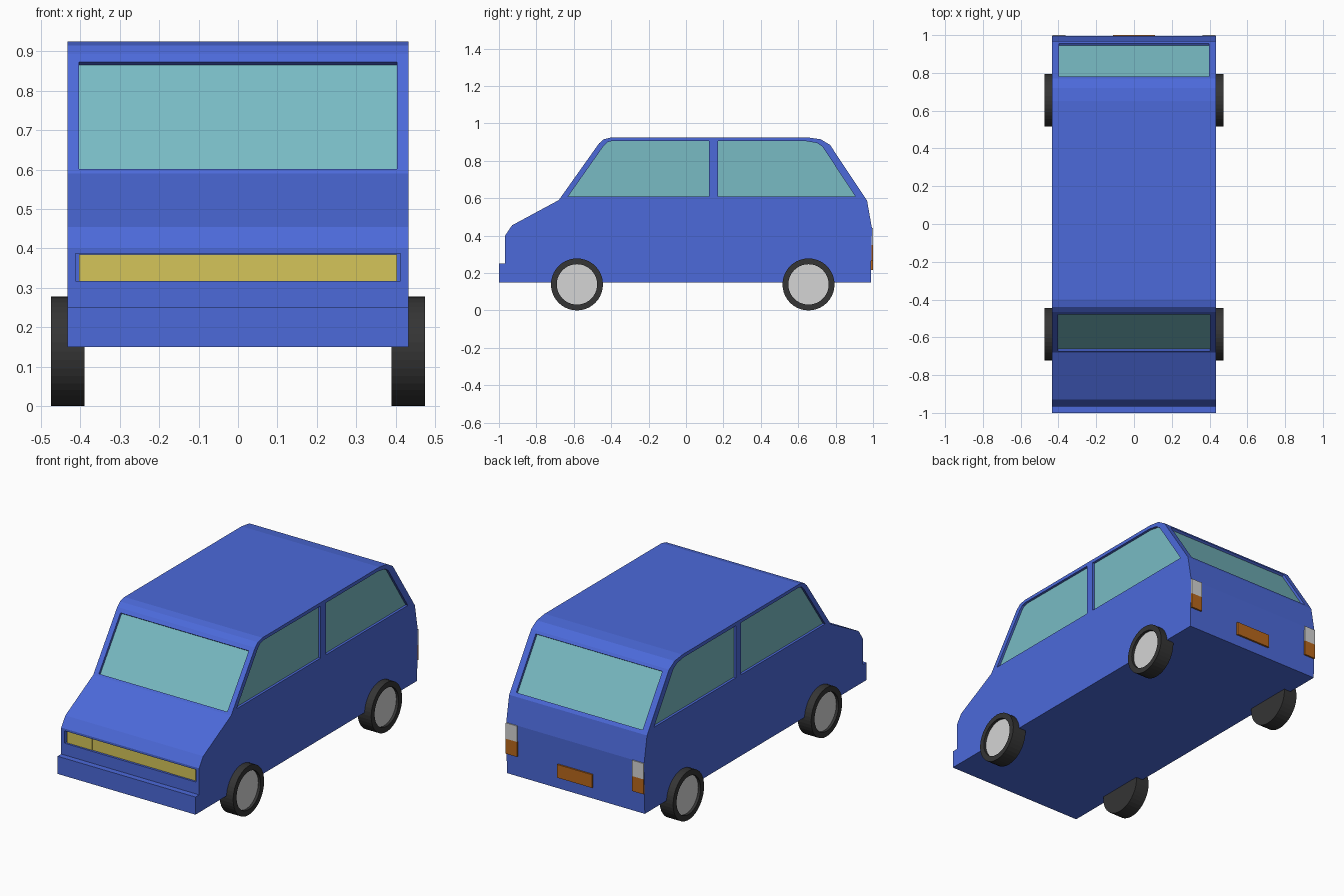
import bpy, bmesh, math
from mathutils import Vector, Matrix

if "Cube" in bpy.data.objects:
    bpy.data.objects.remove(bpy.data.objects["Cube"], do_unlink=True)


def material(name, rgb):
    m = bpy.data.materials.new(name)
    m.use_nodes = True
    m.diffuse_color = (*rgb, 1)
    m.node_tree.nodes["Principled BSDF"].inputs["Base Color"].default_value = (*rgb, 1)
    return m


BLUE = material("blue paint", (0.072, 0.143, 0.70))
GLASS = material("teal glass", (0.19, 0.50, 0.55))
YELLOW = material("yellow lamp", (0.66, 0.56, 0.10))
ORANGE = material("orange lamp", (0.48, 0.136, 0.012))
SILVER = material("light grey", (0.66, 0.66, 0.66))
RUBBER = material("dark rubber", (0.035, 0.035, 0.035))


def add_object(name, bm, mat):
    bmesh.ops.recalc_face_normals(bm, faces=bm.faces)
    mesh = bpy.data.meshes.new(name)
    bm.to_mesh(mesh)
    bm.free()
    mesh.materials.append(mat)
    ob = bpy.data.objects.new(name, mesh)
    bpy.context.collection.objects.link(ob)
    return ob


def prism(name, points, x0, x1, mat):
    """Extrude a (y, z) outline from x0 to x1."""
    bm = bmesh.new()
    face = bm.faces.new([bm.verts.new((x0, y, z)) for y, z in points])
    new = bmesh.ops.extrude_face_region(bm, geom=[face])["geom"]
    verts = [v for v in new if isinstance(v, bmesh.types.BMVert)]
    bmesh.ops.translate(bm, verts=verts, vec=(x1 - x0, 0, 0))
    return add_object(name, bm, mat)


def box(name, x0, x1, y0, y1, z0, z1, mat):
    return prism(name, [(y0, z0), (y1, z0), (y1, z1), (y0, z1)], x0, x1, mat)


def cut(target, cutter):
    mod = target.modifiers.new("cut", "BOOLEAN")
    mod.operation = "DIFFERENCE"
    mod.solver = "EXACT"
    mod.object = cutter
    bpy.context.view_layer.objects.active = target
    bpy.ops.object.modifier_apply(modifier=mod.name)
    bpy.data.objects.remove(cutter, do_unlink=True)


# Body shell
W = 0.433
body = prism("body", [
    (-1, 0.15), (-1, 0.25), (-0.967, 0.25), (-0.967, 0.40), (-0.93, 0.455),
    (-0.68, 0.59), (-0.465, 0.893), (-0.44, 0.915), (-0.40, 0.925),
    (0.65, 0.925), (0.72, 0.915), (0.77, 0.885), (0.968, 0.587),
    (0.994, 0.44), (0.988, 0.15)], -W, W, BLUE)

# Side windows, sunk into both flanks
DEPTH = 0.018
front_pane = [(-0.63, 0.61), (0.123, 0.61), (0.123, 0.905), (-0.39, 0.907),
              (-0.42, 0.90), (-0.44, 0.88)]
rear_pane = [(0.17, 0.61), (0.905, 0.61), (0.73, 0.875), (0.70, 0.895),
             (0.64, 0.905), (0.17, 0.905)]
for end, pane in (("front", front_pane), ("rear", rear_pane)):
    for side, s in (("left", 1), ("right", -1)):
        floor = W - DEPTH
        cut(body, prism("cutter", pane, s * floor, s * (W + 0.05), BLUE))
        prism(f"{end}_{side}_window", pane, s * (floor - 0.004), s * (floor + 0.004), GLASS)


# Sloped windscreen and rear window
def sloped_window(name, low, high, half_width):
    low, high = Vector(low), Vector(high)
    run = (high - low).normalized()
    out = Vector((run.y, -run.x))
    if out.y < 0:
        out = -out

    def slab(a, b):
        return [low + out * a, high + out * a, high + out * b, low + out * b]

    cut(body, prism("cutter", slab(-DEPTH, 0.05), -half_width, half_width, BLUE))
    prism(name, slab(-DEPTH - 0.004, 0.004 - DEPTH), -half_width, half_width, GLASS)


sloped_window("windscreen", (-0.672, 0.601), (-0.479, 0.873), 0.403)
sloped_window("rear_window", (0.956, 0.605), (0.78, 0.87), 0.397)

# Grille slot with headlamps
cut(body, box("cutter", -0.412, 0.412, -1.1, -0.945, 0.317, 0.387, BLUE))
box("grille", -0.245, 0.245, -0.956, -0.94, 0.318, 0.385, YELLOW)
for side, s in (("left", 1), ("right", -1)):
    box(f"{side}_headlamp", s * 0.245, s * 0.403, -0.958, -0.94, 0.318, 0.385, YELLOW)

# Tail lamps and plate
    box(f"{side}_reverse_lamp", s * 0.362, s * 0.432, 0.98, 1.0, 0.35, 0.44, SILVER)
    box(f"{side}_tail_lamp", s * 0.362, s * 0.432, 0.98, 1.0, 0.265, 0.35, ORANGE)
box("rear_plate", -0.11, 0.11, 0.98, 1.0, 0.215, 0.29, ORANGE)


# Wheels: a tyre with a sunken hub disc
def disc(bm, radius, x0, x1):
    turn = Matrix.Translation(((x0 + x1) / 2, 0, 0)) @ Matrix.Rotation(math.pi / 2, 4, "Y")
    return bmesh.ops.create_cone(bm, cap_ends=True, segments=40, radius1=radius,
                                 radius2=radius, depth=abs(x1 - x0), matrix=turn)


def wheel(name, s, y):
    at = Vector((0, y, 0.139))
    bm = bmesh.new()
    disc(bm, 0.139, s * 0.39, s * 0.475)
    bm.normal_update()
    cap = [f for f in bm.faces if f.normal.x * s > 0.9]
    bmesh.ops.inset_region(bm, faces=cap, thickness=0.031)
    inner = bmesh.ops.extrude_face_region(bm, geom=cap)["geom"]
    bmesh.ops.delete(bm, geom=cap, context="FACES")
    verts = [v for v in inner if isinstance(v, bmesh.types.BMVert)]
    bmesh.ops.translate(bm, verts=verts, vec=(-s * 0.02, 0, 0))
    add_object(f"{name}_tyre", bm, RUBBER).location = at
    bm = bmesh.new()
    disc(bm, 0.108, s * 0.45, s * 0.46)
    add_object(f"{name}_hub", bm, SILVER).location = at


for end, y in (("front", -0.583), ("rear", 0.655)):
    for side, s in (("left", 1), ("right", -1)):
        wheel(f"{end}_{side}", s, y)
